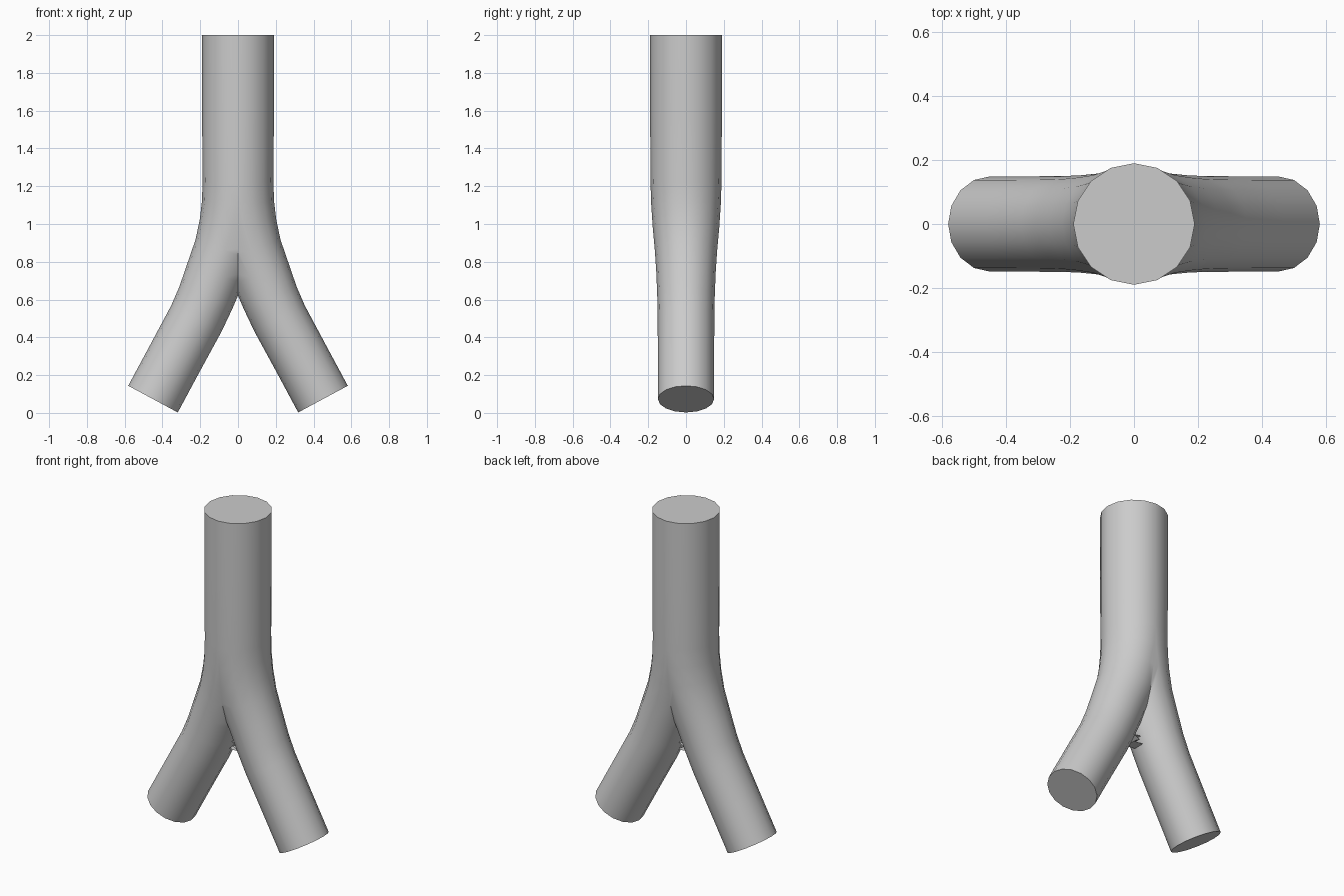
import bpy, bmesh, math
from mathutils import Vector

default = bpy.data.objects.get("Cube")
if default:
    bpy.data.objects.remove(default, do_unlink=True)

SIDES = 16

grey = bpy.data.materials.new("plain_grey")
grey.use_nodes = True
GREY = (0.6, 0.6, 0.6, 1)
grey.diffuse_color = GREY
grey.node_tree.nodes["Principled BSDF"].inputs["Base Color"].default_value = GREY


def make_object(name, bm):
    bmesh.ops.recalc_face_normals(bm, faces=bm.faces)
    mesh = bpy.data.meshes.new(name)
    bm.to_mesh(mesh)
    bm.free()
    mesh.materials.append(grey)
    obj = bpy.data.objects.new(name, mesh)
    bpy.context.collection.objects.link(obj)
    return obj


def activate(obj):
    bpy.ops.object.select_all(action='DESELECT')
    obj.select_set(True)
    bpy.context.view_layer.objects.active = obj


# Centre line of one branch and the trunk: x, z, radius
path = [(0.45, 0.073, 0.149), (0.335, 0.287, 0.149), (0.22, 0.5, 0.15),
        (0.17, 0.61, 0.152), (0.12, 0.74, 0.157), (0.07, 0.86, 0.165),
        (0.032, 0.98, 0.176), (0.008, 1.1, 0.184), (0, 1.22, 0.188),
        (0, 1.6, 0.19), (0, 2, 0.19)]

# Sweep a round section along the centre line
bm = bmesh.new()
rings = []
for i, (x, z, r) in enumerate(path):
    before, after = path[max(i - 1, 0)], path[min(i + 1, len(path) - 1)]
    tangent = Vector((after[0] - before[0], 0, after[1] - before[1])).normalized()
    side = Vector((tangent.z, 0, -tangent.x))
    ring = []
    for k in range(SIDES):
        a = math.tau * k / SIDES
        offset = side * math.cos(a) + Vector((0, math.sin(a), 0))
        ring.append(bm.verts.new(Vector((x, 0, z)) + offset * r))
    rings.append(ring)
for low, high in zip(rings, rings[1:]):
    for k in range(SIDES):
        n = (k + 1) % SIDES
        bm.faces.new((low[k], low[n], high[n], high[k]))
bm.faces.new(rings[0])
bm.faces.new(rings[-1])
bmesh.ops.recalc_face_normals(bm, faces=bm.faces)

# Keep one half, then mirror it so that both branches flow into the trunk
bmesh.ops.bisect_plane(bm, geom=bm.verts[:] + bm.edges[:] + bm.faces[:], dist=1e-5,
                       plane_co=(0, 0, 0), plane_no=(1, 0, 0), clear_inner=True)
pipe = make_object("forked_pipe", bm)
activate(pipe)
mirror = pipe.modifiers.new("Mirror", 'MIRROR')
mirror.merge_threshold = 0.0005
bpy.ops.object.modifier_apply(modifier=mirror.name)
bpy.ops.object.shade_smooth_by_angle(angle=math.radians(40))

# Small crumpled web in the crotch of the fork
bm = bmesh.new()
folds = [(-0.035, 0.535), (0.03, 0.53), (-0.01, 0.555), (0.025, 0.575), (-0.02, 0.58)]
rows = [[bm.verts.new((x, y, z)) for x, z in folds] for y in (-0.035, 0.035)]
for k in range(len(folds) - 1):
    bm.faces.new((rows[0][k], rows[0][k + 1], rows[1][k + 1], rows[1][k]))
make_object("crotch_web", bm)
